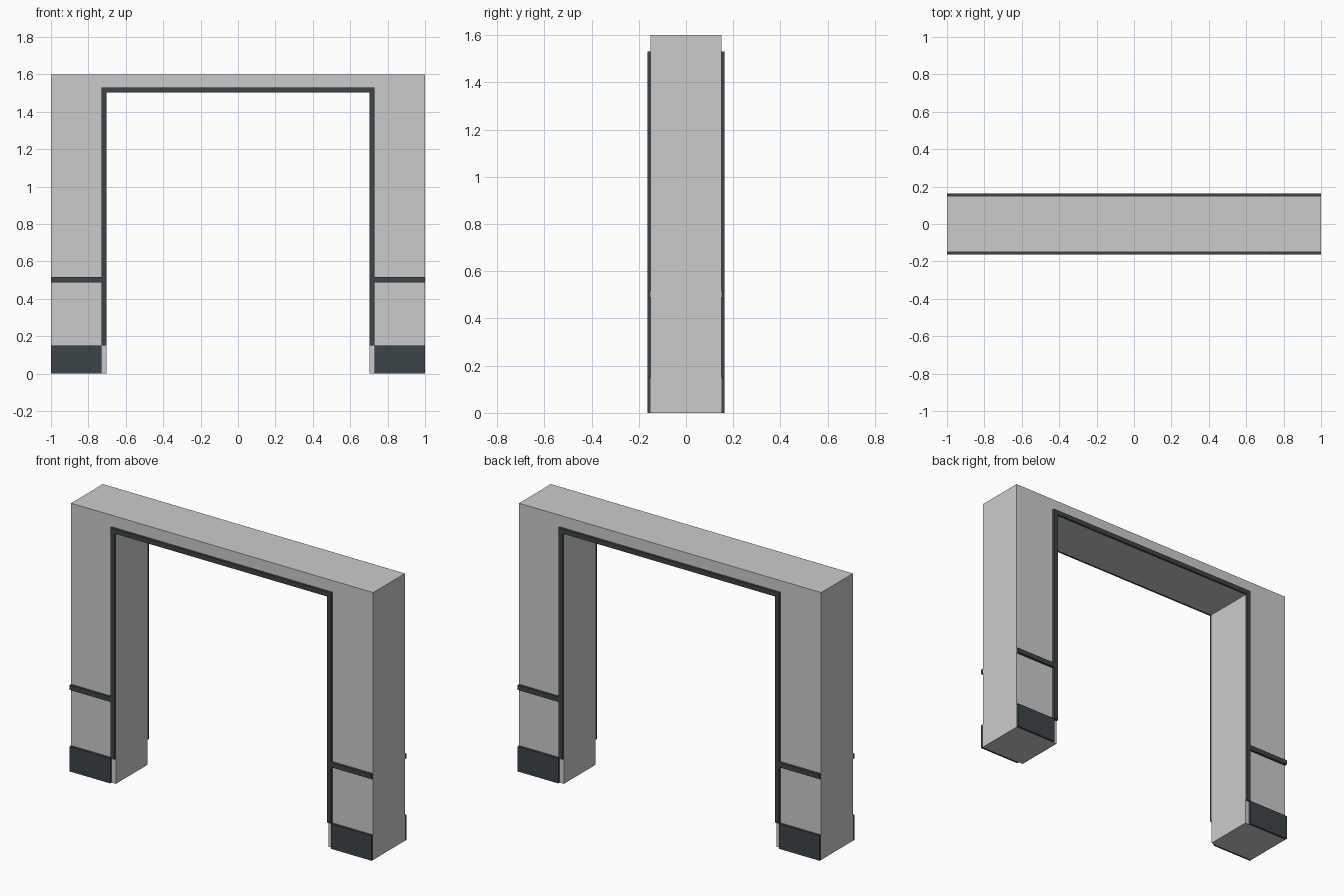
import bpy, bmesh

if "Cube" in bpy.data.objects:
    bpy.data.objects.remove(bpy.data.objects["Cube"])

HALF_W, HEIGHT, WALL_Y, TRIM_Y = 1.0, 1.6, 0.15, 0.164
OPEN_X, OPEN_Z, TRIM = 0.703, 1.503, 0.028
BASE_Z = 0.15

dark = bpy.data.materials.new("dark_trim")
dark.diffuse_color = (0.045, 0.06, 0.065, 1)
dark.use_nodes = True
dark.node_tree.nodes["Principled BSDF"].inputs["Base Color"].default_value = dark.diffuse_color


def prism(name, outline, y0, y1, mat=None):
    """Extrude an XZ outline from y0 to y1."""
    bm = bmesh.new()
    face = bm.faces.new([bm.verts.new((x, y0, z)) for x, z in outline])
    ext = bmesh.ops.extrude_face_region(bm, geom=[face])
    verts = [g for g in ext["geom"] if isinstance(g, bmesh.types.BMVert)]
    bmesh.ops.translate(bm, verts=verts, vec=(0, y1 - y0, 0))
    bmesh.ops.recalc_face_normals(bm, faces=bm.faces)
    mesh = bpy.data.meshes.new(name)
    bm.to_mesh(mesh)
    bm.free()
    obj = bpy.data.objects.new(name, mesh)
    bpy.context.collection.objects.link(obj)
    if mat:
        mesh.materials.append(mat)
    return obj


def portal(inner_x, inner_z, outer_x, outer_z, bottom):
    """Upside-down U outline around the doorway."""
    return [(-outer_x, bottom), (-outer_x, outer_z), (outer_x, outer_z), (outer_x, bottom),
            (inner_x, bottom), (inner_x, inner_z), (-inner_x, inner_z), (-inner_x, bottom)]


def rect(x0, x1, z0, z1):
    return [(x0, z0), (x0, z1), (x1, z1), (x1, z0)]


# Wall with the doorway opening
prism("wall", portal(OPEN_X, OPEN_Z, HALF_W, HEIGHT, 0), -WALL_Y, WALL_Y)

edge = OPEN_X + TRIM
for face, sy in (("front", -1), ("back", 1)):
    ys = (sy * WALL_Y, sy * TRIM_Y)
    # Door casing stops at the top of the baseboard
    prism(f"casing_{face}", portal(OPEN_X, OPEN_Z, edge, OPEN_Z + TRIM, BASE_Z), *ys, dark)
    for side, sx in (("left", -1), ("right", 1)):
        # Baseboard and chair rail on each pier
        prism(f"baseboard_{face}_{side}", rect(sx * edge, sx * HALF_W, 0, BASE_Z), *ys, dark)
        prism(f"chair_rail_{face}_{side}", rect(sx * edge, sx * HALF_W, 0.488, 0.517), *ys, dark)
